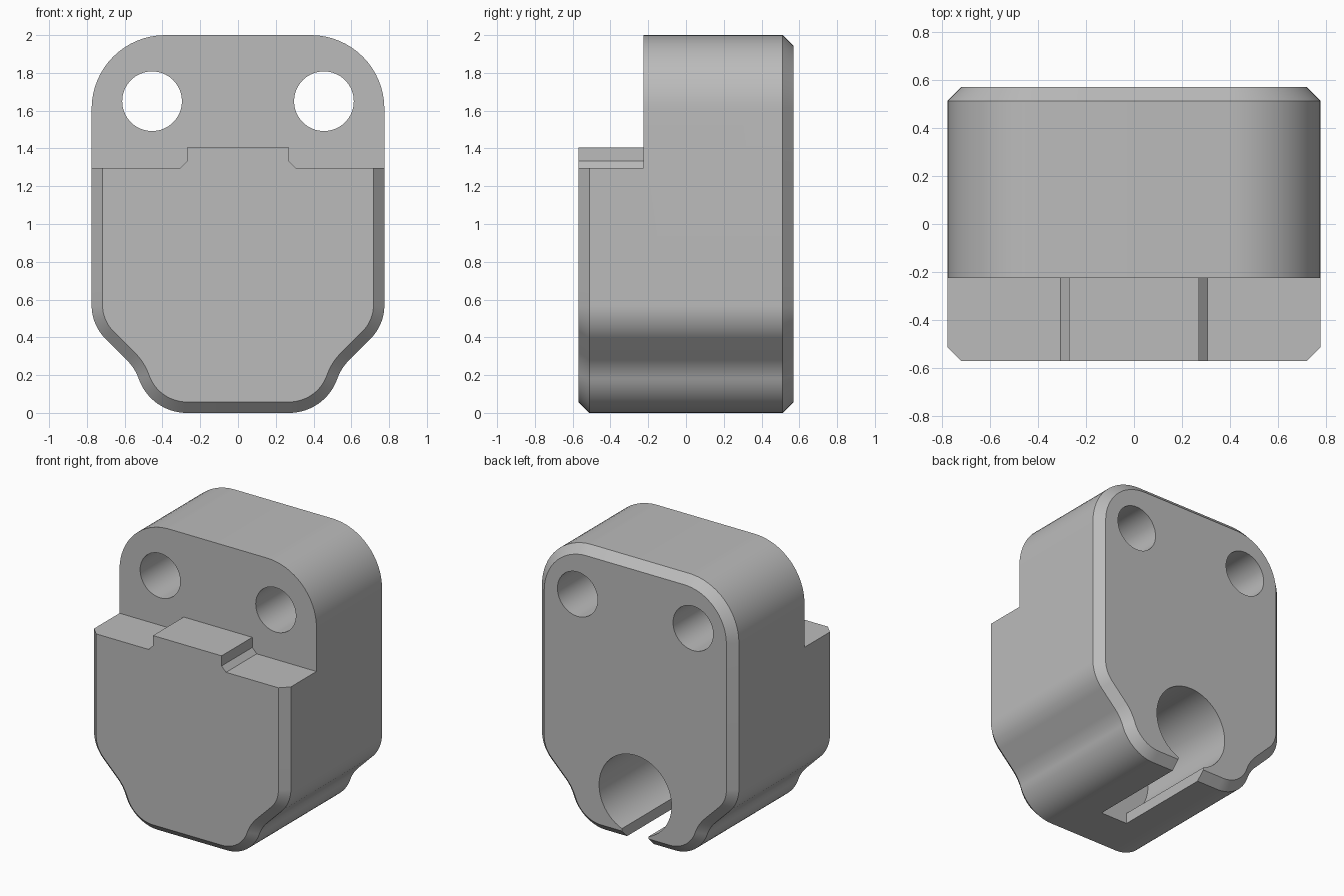
import bpy, bmesh
from math import cos, sin, pi, tan
from mathutils import Vector

cube = bpy.data.objects.get("Cube")
if cube:
    bpy.data.objects.remove(cube, do_unlink=True)

HALF_DEPTH, CHAMFER = 0.57, 0.058

gray = bpy.data.materials.new("light gray")
gray.use_nodes = True
gray.diffuse_color = (0.5, 0.5, 0.5, 1)
gray.node_tree.nodes["Principled BSDF"].inputs["Base Color"].default_value = (0.5, 0.5, 0.5, 1)


def fillet(prev, corner, nxt, radius, steps):
    """Points and outward normals of a rounded corner on a counter-clockwise path."""
    a, b = (corner - prev).normalized(), (nxt - corner).normalized()
    turn = -a.angle_signed(b)  # positive when turning left
    side = 1 if turn > 0 else -1
    start = corner - a * radius * tan(abs(turn) / 2)
    normal = Vector((a.y, -a.x))
    center = start - normal * radius * side
    result = []
    for i in range(steps + 1):
        t = turn * i / steps
        n = Vector((normal.x * cos(t) - normal.y * sin(t),
                    normal.x * sin(t) + normal.y * cos(t)))
        result.append((center + n * radius * side, n))
    return result


def loft(name, rings):
    """Closed solid through rings of (x, z) points, each at its own y."""
    bm = bmesh.new()
    loops = [[bm.verts.new((p[0], y, p[1])) for p in pts] for y, pts in rings]
    n = len(loops[0])
    for lo, hi in zip(loops, loops[1:]):
        for i in range(n):
            j = (i + 1) % n
            bm.faces.new((lo[i], lo[j], hi[j], hi[i]))
    bm.faces.new(loops[0])
    bm.faces.new(loops[-1])
    bmesh.ops.recalc_face_normals(bm, faces=bm.faces)
    mesh = bpy.data.meshes.new(name)
    bm.to_mesh(mesh)
    bm.free()
    mesh.materials.append(gray)
    obj = bpy.data.objects.new(name, mesh)
    bpy.context.collection.objects.link(obj)
    return obj


def circle(x, z, r, n=64):
    return [(x + r * cos(2 * pi * i / n), z + r * sin(2 * pi * i / n)) for i in range(n)]


def cut(body, name, y0, y1, pts):
    cutter = loft(name, [(y0, pts), (y1, pts)])
    cutter.hide_render = True
    mod = body.modifiers.new(name, "BOOLEAN")
    mod.operation, mod.solver, mod.object = "DIFFERENCE", "EXACT", cutter
    bpy.context.view_layer.objects.active = body
    bpy.ops.object.modifier_apply(modifier=name)
    bpy.data.objects.remove(cutter, do_unlink=True)


# Body outline: right-hand corners with fillet radii, then mirrored
corners = [(Vector((0.46, 0)), 0.27), (Vector((0.546, 0.237)), 0.27),
           (Vector((0.775, 0.466)), 0.25), (Vector((0.775, 2)), 0.39)]
path = [Vector((0, 0))] + [c for c, r in corners] + [Vector((0, 2))]
outline = []
for i, (c, r) in enumerate(corners):
    outline += fillet(path[i], c, path[i + 2], r, 16)
flip = Vector((-1, 1))
outline += [(p * flip, n * flip) for p, n in reversed(outline)]
outer = [p for p, n in outline]
inner = [p - n * CHAMFER for p, n in outline]

# Solid body with chamfered front and back rims
edge = HALF_DEPTH - CHAMFER
body = loft("body", [(-HALF_DEPTH, inner), (-edge, outer), (edge, outer), (HALF_DEPTH, inner)])

# Front step leaving a raised centre tab
step = [(0.27, 1.405), (0.27, 1.333), (0.305, 1.297), (1, 1.297), (1, 2.2)]
step += [(-x, z) for x, z in reversed(step)]
cut(body, "step_cutter", -0.8, -0.225, step)

# Two through holes
for s in (-1, 1):
    cut(body, "bolt_hole_cutter", -0.8, 0.8, circle(s * 0.455, 1.65, 0.158))

# Blind rear bore opening downward through a slot
cut(body, "bore_cutter", -0.2, 0.8, circle(0, 0.34, 0.285))
cut(body, "slot_cutter", -0.2, 0.8, [(-0.105, -0.2), (0.105, -0.2), (0.105, 0.3), (-0.105, 0.3)])

# Smooth curved walls, keep hard edges
bpy.ops.object.select_all(action="DESELECT")
body.select_set(True)
bpy.context.view_layer.objects.active = body
bpy.ops.object.shade_smooth_by_angle(angle=pi / 6)
